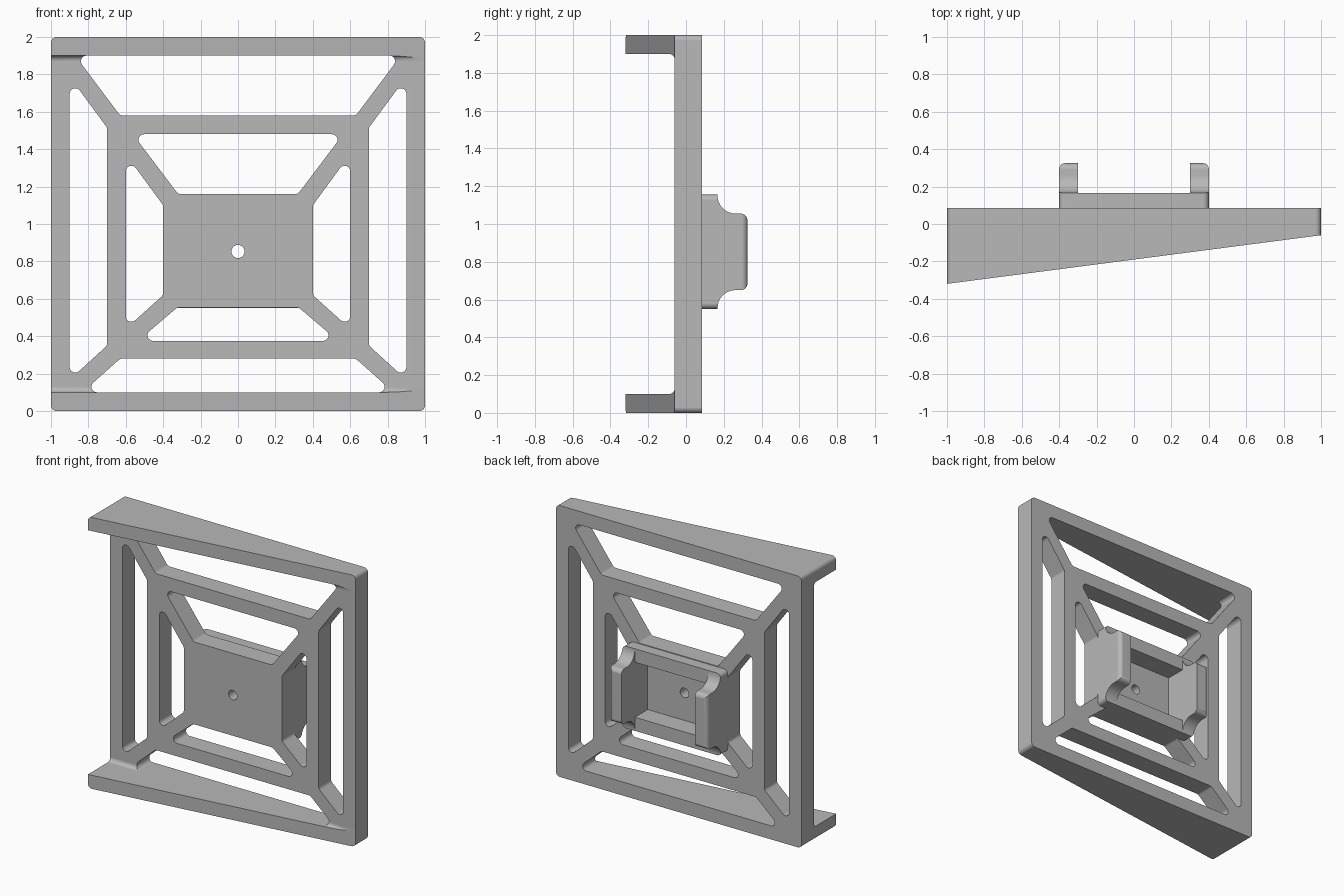
import bpy, bmesh, math
from mathutils import Vector

cube = bpy.data.objects.get("Cube")
if cube:
    bpy.data.objects.remove(cube, do_unlink=True)

grey = bpy.data.materials.new("plain grey")
grey.use_nodes = True
colour = (0.48, 0.48, 0.48, 1)
grey.diffuse_color = colour
grey.node_tree.nodes["Principled BSDF"].inputs["Base Color"].default_value = colour


def rounded(points, radii):
    """Fillet every corner of a closed 2D outline."""
    pts = [Vector(p) for p in points]
    if not isinstance(radii, (list, tuple)):
        radii = [radii] * len(pts)
    out = []
    for i, (p, r) in enumerate(zip(pts, radii)):
        if r == 0:
            out.append(p)
            continue
        u = (pts[i - 1] - p).normalized()
        v = (pts[(i + 1) % len(pts)] - p).normalized()
        half = u.angle(v) / 2
        centre = p + (u + v).normalized() * (r / math.sin(half))
        a = p + u * (r / math.tan(half)) - centre
        b = p + v * (r / math.tan(half)) - centre
        turn = math.pi - 2 * half
        n = max(2, math.ceil(turn / math.radians(12)))
        for k in range(n + 1):
            t = k / n
            out.append(centre + (a * math.sin((1 - t) * turn) + b * math.sin(t * turn)) / math.sin(turn))
    return out


def rect(a0, a1, b0, b1):
    return [(a0, b0), (a1, b0), (a1, b1), (a0, b1)]


def circle(a, b, r, n=24):
    return [(a + r * math.cos(k * math.tau / n), b + r * math.sin(k * math.tau / n)) for k in range(n)]


def prism(name, outlines, axis, lo, hi):
    """Extrude 2D outlines along an axis into one object."""
    place = {"X": lambda a, b, t: (t, a, b),
             "Y": lambda a, b, t: (a, t, b),
             "Z": lambda a, b, t: (a, b, t)}[axis]
    bm = bmesh.new()
    for outline in outlines:
        ends = [[bm.verts.new(place(a, b, t)) for a, b in outline] for t in (lo, hi)]
        for end in ends:
            bm.faces.new(end)
        n = len(outline)
        for i in range(n):
            j = (i + 1) % n
            bm.faces.new((ends[0][i], ends[0][j], ends[1][j], ends[1][i]))
    bmesh.ops.recalc_face_normals(bm, faces=bm.faces)
    mesh = bpy.data.meshes.new(name)
    bm.to_mesh(mesh)
    bm.free()
    mesh.materials.append(grey)
    obj = bpy.data.objects.new(name, mesh)
    bpy.context.collection.objects.link(obj)
    return obj


def activate(obj):
    bpy.ops.object.select_all(action="DESELECT")
    obj.select_set(True)
    bpy.context.view_layer.objects.active = obj


def combine(obj, tool, operation="DIFFERENCE"):
    activate(obj)
    mod = obj.modifiers.new("shape", "BOOLEAN")
    mod.object, mod.operation, mod.solver = tool, operation, "EXACT"
    bpy.ops.object.modifier_apply(modifier=mod.name)
    bpy.data.objects.remove(tool, do_unlink=True)


def finish(obj):
    activate(obj)
    bpy.ops.object.shade_smooth_by_angle(angle=math.radians(30))
    obj.modifiers.new("flat shading", "WEIGHTED_NORMAL").keep_sharp = True


FRONT, BACK, FLOOR, EDGE = -0.06, 0.085, 0.018, 0.03

# Frame with wedge-shaped flanges along the top and bottom
frame = prism("frame", [rounded(rect(-1, 1, 0, 2), EDGE)], "Y", -0.19, BACK)
for vert in frame.data.vertices:
    if vert.co.y < 0:
        vert.co.y += 0.13 * vert.co.x
slot = rounded(rect(-1, FRONT, 0.1, 1.9), [0, EDGE, EDGE, 0])
combine(frame, prism("slot_cutter", [slot], "X", -1.2, 1.2))

# Windows between the struts
windows = [
    [(-0.63, 1.58), (0.63, 1.58), (0.87, 1.9), (-0.87, 1.9)],
    [(-0.32, 1.16), (0.32, 1.16), (0.562, 1.48), (-0.562, 1.48)],
    [(-0.325, 0.553), (0.325, 0.553), (0.535, 0.375), (-0.535, 0.375)],
    [(-0.63, 0.28), (0.63, 0.28), (0.832, 0.1), (-0.832, 0.1)],
]
for side in (-1, 1):
    windows.append([(side * x, z) for x, z in ((0.7, 0.35), (0.7, 1.515), (0.9, 1.787), (0.9, 0.168))])
    windows.append([(side * x, z) for x, z in ((0.4, 0.62), (0.4, 1.1), (0.6, 1.373), (0.6, 0.44))])
combine(frame, prism("window_cutter", [rounded(w, EDGE) for w in windows], "Y", -0.6, 0.6))

# Recess and screw hole in the middle plate
recess = rect(-0.3, 0.3, 0.65, 1.055)
combine(frame, prism("recess_cutter", [recess], "Y", FLOOR, 0.6))
combine(frame, prism("hole_cutter", [circle(0, 0.853, 0.035)], "Y", -0.6, 0.6))
finish(frame)

# Rear holder: scalloped side profile, rounded from behind and from above
top = [(BACK, 1.155), (0.167, 1.155), (0.167, 1.055), (0.325, 1.055)]
bottom = [(y, 1.705 - z) for y, z in reversed(top)]
radii = [0, 0, 0.095, 0.035]
holder = prism("rear_holder", [rounded(top + bottom, radii + radii[::-1])], "X", -0.4, 0.4)
back_shape = rounded(rect(-0.4, 0.4, 0.55, 1.155), EDGE)
combine(holder, prism("back_trim", [back_shape], "Y", 0, 0.6), "INTERSECT")
top_shape = rounded(rect(-0.4, 0.4, 0, 0.325), [0, 0, EDGE, EDGE])
combine(holder, prism("top_trim", [top_shape], "Z", 0, 2), "INTERSECT")

# Open the gap between the two cheeks and continue the recess
combine(holder, prism("gap_cutter", [rect(-0.3, 0.3, 0.167, 0.6)], "Z", 0, 2))
combine(holder, prism("recess_cutter", [recess], "Y", 0, 0.6))
finish(holder)
